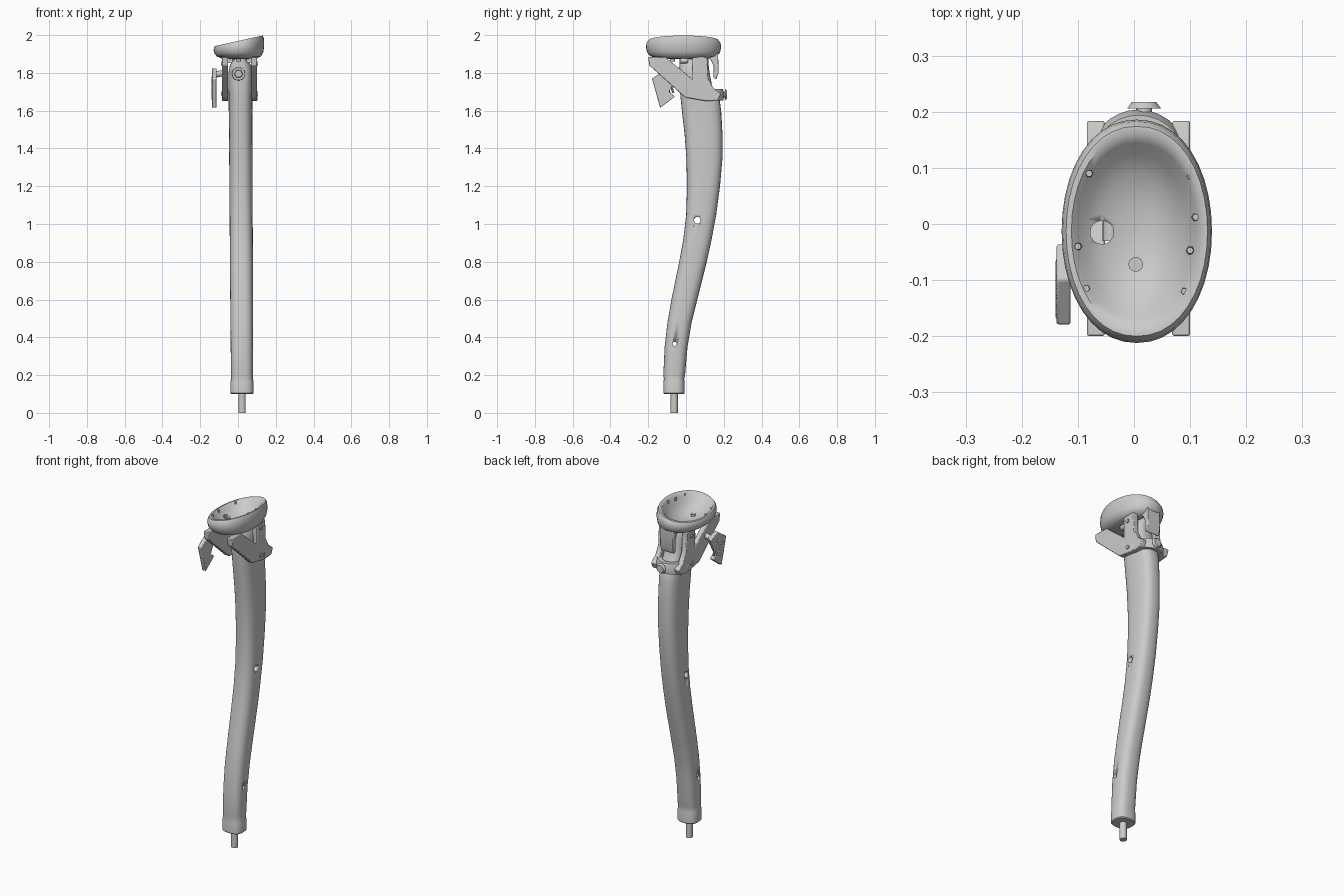
import bpy, bmesh
from math import cos, sin, pi, radians
from mathutils import Vector

if "Cube" in bpy.data.objects:
    bpy.data.objects.remove(bpy.data.objects["Cube"])


def finish(name, bm, angle=35):
    bmesh.ops.recalc_face_normals(bm, faces=bm.faces)
    me = bpy.data.meshes.new(name)
    bm.to_mesh(me)
    bm.free()
    ob = bpy.data.objects.new(name, me)
    bpy.context.collection.objects.link(ob)
    bpy.ops.object.select_all(action='DESELECT')
    ob.select_set(True)
    bpy.context.view_layer.objects.active = ob
    bpy.ops.object.shade_smooth_by_angle(angle=radians(angle))
    return ob


def loft(name, rings, angle=35):
    """Skin a stack of equal rings and cap both ends."""
    bm = bmesh.new()
    vs = [[bm.verts.new(p) for p in r] for r in rings]
    n = len(vs[0])
    for a, b in zip(vs, vs[1:]):
        for i in range(n):
            bm.faces.new((a[i], a[(i + 1) % n], b[(i + 1) % n], b[i]))
    bm.faces.new(vs[0])
    bm.faces.new(vs[-1])
    return finish(name, bm, angle)


def plate(name, outline, x0, x1, bevel=0.004):
    """Extrude a (y, z) outline along x."""
    ob = loft(name, [[(x, y, z) for y, z in outline] for x in (x0, x1)], 30)
    m = ob.modifiers.new("bevel", 'BEVEL')
    m.width, m.segments = bevel, 2
    return ob


def rod(name, a, b, r, r2=None, n=16):
    a, b = Vector(a), Vector(b)
    q = (b - a).to_track_quat('Z', 'Y')
    ring = lambda c, s: [c + q @ Vector((s * cos(2 * pi * i / n), s * sin(2 * pi * i / n), 0)) for i in range(n)]
    return loft(name, [ring(a, r), ring(b, r if r2 is None else r2)])


def cut(ob, cutter):
    m = ob.modifiers.new("hole", 'BOOLEAN')
    m.operation, m.object, m.solver = 'DIFFERENCE', cutter, 'EXACT'
    bpy.ops.object.select_all(action='DESELECT')
    ob.select_set(True)
    bpy.context.view_layer.objects.active = ob
    bpy.ops.object.modifier_apply(modifier=m.name)
    bpy.data.objects.remove(cutter)


# Curved stem: z, front y, back y, half width
rows = [(.10, -.115, -.012, .056), (.105, -.12, -.007, .061), (.165, -.12, -.007, .061), (.18, -.117, -.01, .057),
        (.20, -.12, -.005, .058), (.35, -.113, .008, .059), (.48, -.098, .03, .06), (.6, -.077, .06, .06),
        (.8, -.036, .11, .061), (.92, -.014, .136, .061), (1.05, .001, .16, .061), (1.2, .006, .18, .061),
        (1.35, .002, .193, .062), (1.48, -.008, .193, .062), (1.6, -.022, .186, .063), (1.68, -.03, .175, .063),
        (1.72, -.032, .14, .063), (1.8, -.034, .125, .063), (1.84, -.034, .12, .056), (1.865, -.034, .12, .04),
        (1.88, -.033, .12, .018)]
N = 32


def sgn_pow(v, e):
    return (abs(v) ** e) * (1 if v >= 0 else -1)


stem_rings = []
for z, y0, y1, w in rows:
    xc = .022 - .005 * z
    stem_rings.append([(xc + w * sgn_pow(cos(2 * pi * i / N), .75),
                        (y0 + y1) / 2 + (y1 - y0) / 2 * sgn_pow(sin(2 * pi * i / N), .75), z) for i in range(N)])
stem = loft("curved_stem", stem_rings, 40)
for y, z, r in ((.06, 1.02, .018), (-.06, .365, .011)):
    cut(stem, rod("stem_hole_cutter", (-.2, y, z), (.2, y, z), r))

# Foot peg
rod("foot_peg", (.022, -.062, 0), (.022, -.062, .12), .019)

# Front pivot bolt
rod("pivot_bolt", (.003, -.02, 1.795), (.003, -.046, 1.795), .036, .034, 20)
rod("pivot_bolt_head", (.003, -.045, 1.795), (.003, -.058, 1.795), .024, .02, 6)

# Oval tilted dish: scale, height, side slope
prof = [(.02, 1.872, 0), (.7, 1.877, 0), (.88, 1.888, .0), (.97, 1.908, .05), (1, 1.935, .12), (.985, 1.957, .19),
        (.94, 1.97, .22), (.87, 1.97, .22), (.79, 1.957, .21), (.68, 1.932, .15), (.5, 1.908, .08),
        (.25, 1.893, .03), (.02, 1.89, 0)]
M = 40
dish_rings = []
for s, z, k in prof:
    ring = []
    for i in range(M):
        c, d = cos(2 * pi * i / M), sin(2 * pi * i / M)
        x = .134 * s * sgn_pow(c, .93)
        ring.append((x + .005, -.013 + .199 * s * sgn_pow(d, .97), z + k * x))
    dish_rings.append(ring)
dish = loft("oval_dish", dish_rings, 45)
cut(dish, rod("dish_hole_cutter", (-.057, -.015, 1.8), (-.057, -.015, 2.1), .021))
rod("dish_bolt", (.003, -.072, 1.86), (.003, -.072, 1.905), .013)

# Small studs around the inner lip
for i, (x, y) in enumerate([(-.08, .09), (.1, .085), (.11, .012), (.1, -.047), (.09, -.12), (-.085, -.115), (-.1, -.04)]):
    z = 1.958 + .2 * x
    rod(f"lip_stud_{i}", (x, y, z - .012), (x, y, z + .006), .008, .006, 6)

# Side brackets with diagonal strut, mirrored left and right
side = [(-.20, 1.885), (-.195, 1.84), (-.005, 1.67), (.11, 1.65), (.17, 1.655), (.185, 1.69), (.145, 1.72),
        (.118, 1.77), (.112, 1.885), (.035, 1.885), (.035, 1.765), (-.11, 1.885)]
for tag, s in (("left", -1), ("right", 1)):
    cx = .008
    plate(f"{tag}_bracket", side, cx + s * .06, cx + s * .092)
    for z in (1.69, 1.85):
        rod(f"{tag}_bracket_screw", (cx + s * .088, .068, z), (cx + s * .098, .068, z), .011)
    rod(f"{tag}_under_dish_boss", (cx + s * .05, -.03, 1.865), (cx + s * .05, .01, 1.865), .014)

# Rear collar joining the brackets
K = 17
collar_rings = []
for i in range(K):
    a = pi * i / (K - 1)
    p = lambda rx, ry, z: (.008 + rx * cos(a), .10 + ry * sin(a), z)
    collar_rings.append([p(.06, .075, 1.655), p(.094, .098, 1.655), p(.094, .104, 1.69), p(.088, .094, 1.715), p(.06, .07, 1.715)])
loft("rear_collar", collar_rings, 40)
rod("rear_button_stem", (.018, .18, 1.685), (.018, .212, 1.685), .014)
rod("rear_button", (.018, .206, 1.685), (.018, .217, 1.685), .03, .022)

# Rear hanging tongue under the dish
plate("rear_tongue", [(.10, 1.895), (.17, 1.91), (.172, 1.80), (.16, 1.765), (.146, 1.775), (.145, 1.84), (.13, 1.87)],
      -.035, .05)

# Loose flap hanging on the left, with its link
plate("hanging_flap", [(-.18, 1.77), (-.137, 1.615), (-.058, 1.675), (-.09, 1.70), (-.035, 1.80), (-.10, 1.825)],
      -.138, -.113)
rod("flap_link", (-.125, -.07, 1.79), (-.075, -.07, 1.80), .016)
for i in range(5):
    t = i / 4
    y, z = -.165 + .07 * t, 1.745 + .035 * t
    rod(f"flap_rib_{i}", (-.134, y, z), (-.134, y + .028, z - .085), .006, n=8)
